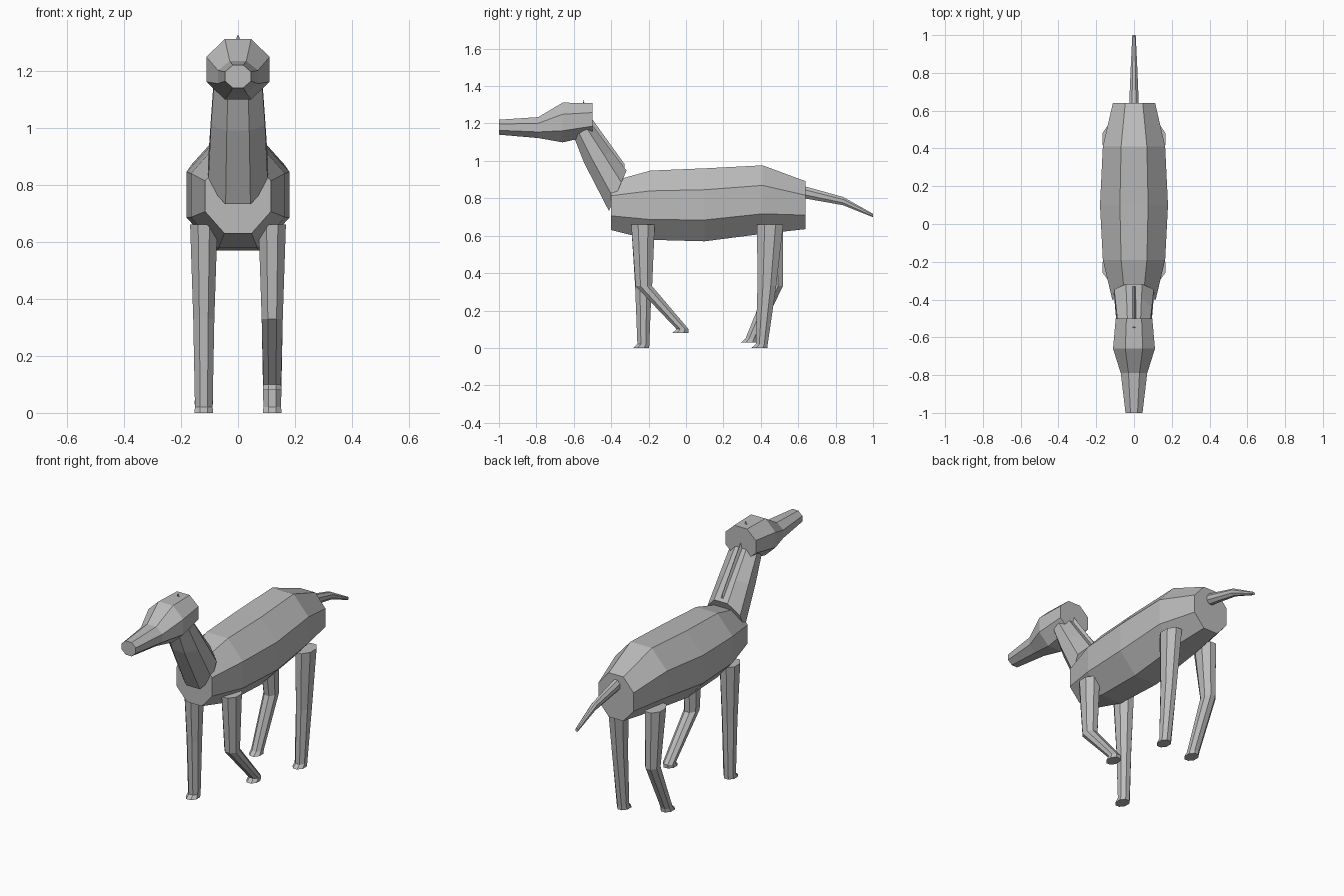
import bpy, bmesh, math

if "Cube" in bpy.data.objects:
    bpy.data.objects.remove(bpy.data.objects["Cube"], do_unlink=True)

grey = bpy.data.materials.new("plain_grey")
grey.use_nodes = True
colour = (0.5, 0.5, 0.5, 1)
grey.diffuse_color = colour
grey.node_tree.nodes["Principled BSDF"].inputs["Base Color"].default_value = colour

SIDES = 8


def finish(name, bm):
    """Turn a bmesh into a flat-shaded grey object."""
    bmesh.ops.recalc_face_normals(bm, faces=bm.faces)
    mesh = bpy.data.meshes.new(name)
    bm.to_mesh(mesh)
    bm.free()
    mesh.materials.append(grey)
    obj = bpy.data.objects.new(name, mesh)
    bpy.context.collection.objects.link(obj)
    return obj


def loft(name, rings, x=0):
    """Join octagons given as (y, z, half depth, half height, half width)."""
    bm = bmesh.new()
    k = 1 / math.cos(math.pi / SIDES)
    loops = []
    for y, z, ry, rz, rx in rings:
        loop = []
        for i in range(SIDES):
            a = (i + 0.5) * math.tau / SIDES
            c, s = k * math.cos(a), k * math.sin(a)
            loop.append(bm.verts.new((x + rx * c, y + ry * s, z + rz * s)))
        loops.append(loop)
    for a, b in zip(loops, loops[1:]):
        for i in range(SIDES):
            j = (i + 1) % SIDES
            bm.faces.new((a[i], a[j], b[j], b[i]))
    bm.faces.new(loops[0])
    bm.faces.new(loops[-1])
    return finish(name, bm)


# Barrel of the body, chest to rump
loft("body", [
    (-0.40, 0.760, 0, 0.130, 0.115),
    (-0.19, 0.763, 0, 0.185, 0.165),
    (0.10, 0.765, 0, 0.195, 0.180),
    (0.41, 0.793, 0, 0.183, 0.165),
    (0.64, 0.763, 0, 0.128, 0.112),
])

# Head, muzzle to back of skull
loft("head", [
    (-1.00, 1.18, 0, 0.040, 0.045),
    (-0.79, 1.178, 0, 0.056, 0.070),
    (-0.66, 1.205, 0, 0.106, 0.111),
    (-0.50, 1.222, 0, 0.088, 0.097),
])

# Neck, with tilted rings
loft("neck", [
    (-0.365, 0.84, 0.047, 0.108, 0.105),
    (-0.47, 1.02, 0.075, 0.030, 0.095),
    (-0.55, 1.16, 0.050, 0.030, 0.085),
])

# Tail
loft("tail", [
    (0.62, 0.835, 0, 0.033, 0.026),
    (0.84, 0.785, 0, 0.022, 0.017),
    (1.00, 0.708, 0, 0.009, 0.009),
])


def leg(name, x, top, knee, ankle, lift, top_r, knee_r):
    """Thigh, shin and a small hoof flaring forward."""
    loft(name, [
        (top, 0.66, top_r, 0, 0.048),
        (knee, 0.33, knee_r, 0, 0.037),
        (ankle, lift + 0.02, 0.032, 0, 0.031),
        (ankle - 0.012, lift, 0.043, 0, 0.033),
    ], x)


# Legs: one of each pair is bent in stride
leg("front_leg_bent", 0.12, -0.23, -0.225, -0.018, 0.08, 0.063, 0.044)
leg("front_leg_straight", -0.12, -0.23, -0.228, -0.228, 0, 0.063, 0.044)
leg("rear_leg_straight", 0.12, 0.45, 0.432, 0.405, 0, 0.07, 0.050)
leg("rear_leg_bent", -0.12, 0.45, 0.475, 0.350, 0.03, 0.07, 0.043)

# Mane: a thin triangular ridge along the back of the neck
bm = bmesh.new()
ends = []
for y, ridge, base, w in ((-0.51, 1.235, 1.15, 0.025), (-0.33, 0.985, 0.93, 0.02)):
    ends.append([bm.verts.new(p) for p in ((0, y, ridge), (w, y, base), (-w, y, base))])
a, b = ends
for i in range(3):
    j = (i + 1) % 3
    bm.faces.new((a[i], a[j], b[j], b[i]))
bm.faces.new(a)
bm.faces.new(b)
finish("mane", bm)

# Tiny tuft on the crown
bm = bmesh.new()
bmesh.ops.create_cone(bm, cap_ends=True, segments=4, radius1=0.014, radius2=0, depth=0.03)
bmesh.ops.scale(bm, vec=(1, 0.4, 1), verts=bm.verts)
bmesh.ops.translate(bm, vec=(0, -0.547, 1.312), verts=bm.verts)
finish("tuft", bm)
